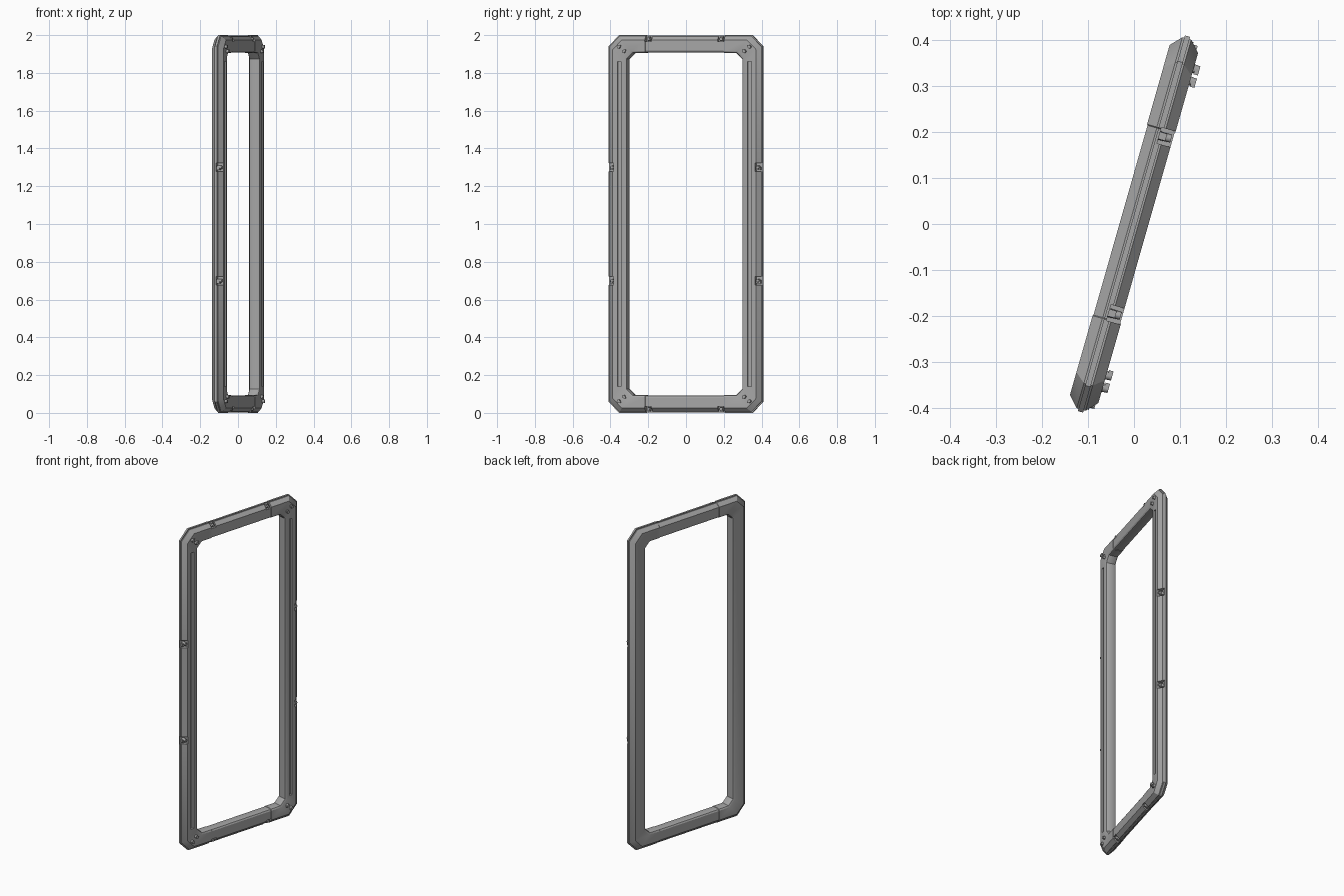
import bpy, bmesh, math
from mathutils import Matrix, Vector

if "Cube" in bpy.data.objects:
    bpy.data.objects.remove(bpy.data.objects["Cube"])

# Local axes: x = thickness, y = width, z = height; the frame is then turned
PLACE = Matrix.Translation((0, 0, 1)) @ Matrix.Rotation(math.radians(-15.9), 4, 'Z')

grey = bpy.data.materials.new("mid_grey")
grey.use_nodes = True
COLOUR = (0.38, 0.38, 0.38, 1)
grey.diffuse_color = COLOUR
grey.node_tree.nodes["Principled BSDF"].inputs["Base Color"].default_value = COLOUR


def finish(name, bm):
    bmesh.ops.recalc_face_normals(bm, faces=bm.faces)
    bm.transform(PLACE)
    mesh = bpy.data.meshes.new(name)
    bm.to_mesh(mesh)
    bm.free()
    mesh.materials.append(grey)
    obj = bpy.data.objects.new(name, mesh)
    bpy.context.collection.objects.link(obj)
    return obj


def add_box(bm, centre, size):
    m = Matrix.Translation(centre) @ Matrix.Diagonal((*size, 1))
    bmesh.ops.create_cube(bm, size=1, matrix=m)


def add_pin(bm, centre, radius, length, sides=12):
    m = Matrix.Translation(centre) @ Matrix.Rotation(math.pi / 2, 4, 'Y')
    bmesh.ops.create_cone(bm, cap_ends=True, segments=sides, radius1=radius,
                          radius2=radius * 0.85, depth=length, matrix=m)


# Bar section: (fraction from outer to inner edge, half thickness), mirrored
HALF = [(0, 0.006), (0.05, 0.006), (0.05, 0.010), (0.27, 0.032),
        (0.88, 0.032), (0.97, 0.027), (1, 0.020)]
SECTION = HALF + [(s, -w) for s, w in reversed(HALF)]
SEAM = 0.215


def lerp(a, b, t):
    return a + (b - a) * t


def loop(s, w):
    """One ring round the frame; the middle of each short bar is slimmer."""
    u, z = lerp(0.424, 0.316, s), lerp(1, 0.905, s)
    c = lerp(0.058, 0.032, s)
    slim_z = z + lerp(-0.002, 0.002, s)
    slim_w = w * 0.95
    quarter = [(w, u, z - c), (w, u - c, z), (w, SEAM + 0.001, z),
               (slim_w, SEAM - 0.001, slim_z)]
    top = quarter + [(x, -y, h) for x, y, h in reversed(quarter)]
    return top + [(x, -y, -h) for x, y, h in top]


# Main frame, lofted from the section
bm = bmesh.new()
rings = [[bm.verts.new(p) for p in loop(s, w)] for s, w in SECTION]
for i, ring in enumerate(rings):
    after = rings[(i + 1) % len(rings)]
    for j in range(len(ring)):
        k = (j + 1) % len(ring)
        bm.faces.new((ring[j], ring[k], after[k], after[j]))
frame = finish("frame", bm)

# Latch sites: on the outer edge of all four bars
side_sites = [(a, b) for a in (-1, 1) for b in (-0.3, 0.3)]
end_sites = [(a, b) for a in (-1, 1) for b in (-0.2, 0.2)]

# Long slots and latch notches cut in the front face
bm = bmesh.new()
for side in (-1, 1):
    add_box(bm, (0.032, side * 0.358, 0), (0.03, 0.021, 1.72))
for side, z in side_sites:
    add_box(bm, (0.023, side * 0.415, z), (0.046, 0.052, 0.045))
for end, y in end_sites:
    add_box(bm, (0.023, y, end * 0.992), (0.046, 0.036, 0.05))
cutter = finish("slot_cutter", bm)
cutter.hide_render = True
mod = frame.modifiers.new("slots", 'BOOLEAN')
mod.operation = 'DIFFERENCE'
mod.solver = 'EXACT'
mod.object = cutter
bpy.context.view_layer.objects.active = frame
bpy.ops.object.modifier_apply(modifier=mod.name)
bpy.data.objects.remove(cutter)

# Latches: a small block and pin in each notch
bm = bmesh.new()
for side, z in side_sites:
    add_box(bm, (0.007, side * 0.402, z - 0.006), (0.018, 0.026, 0.018))
    add_pin(bm, (0.013, side * 0.401, z), 0.010, 0.028)
for end, y in end_sites:
    add_box(bm, (0.007, y, end * 0.98), (0.018, 0.016, 0.024))
    add_pin(bm, (0.013, y, end * 0.979), 0.010, 0.028)
latches = finish("latches", bm)

# Corner bolts: a diagonal pair at each corner of the front face
bm = bmesh.new()
for side in (-1, 1):
    for end in (-1, 1):
        for y, z in ((0.360, 0.938), (0.332, 0.914)):
            add_pin(bm, (0.036, side * y, end * z), 0.010, 0.018)
            add_box(bm, (0.040, side * (y - 0.006), end * (z + 0.006)),
                    (0.010, 0.012, 0.008))
bolts = finish("corner_bolts", bm)

# Smooth rounded parts, keep hard edges
for obj in (frame, latches, bolts):
    bpy.ops.object.select_all(action='DESELECT')
    obj.select_set(True)
    bpy.context.view_layer.objects.active = obj
    bpy.ops.object.shade_smooth_by_angle(angle=math.radians(30))
